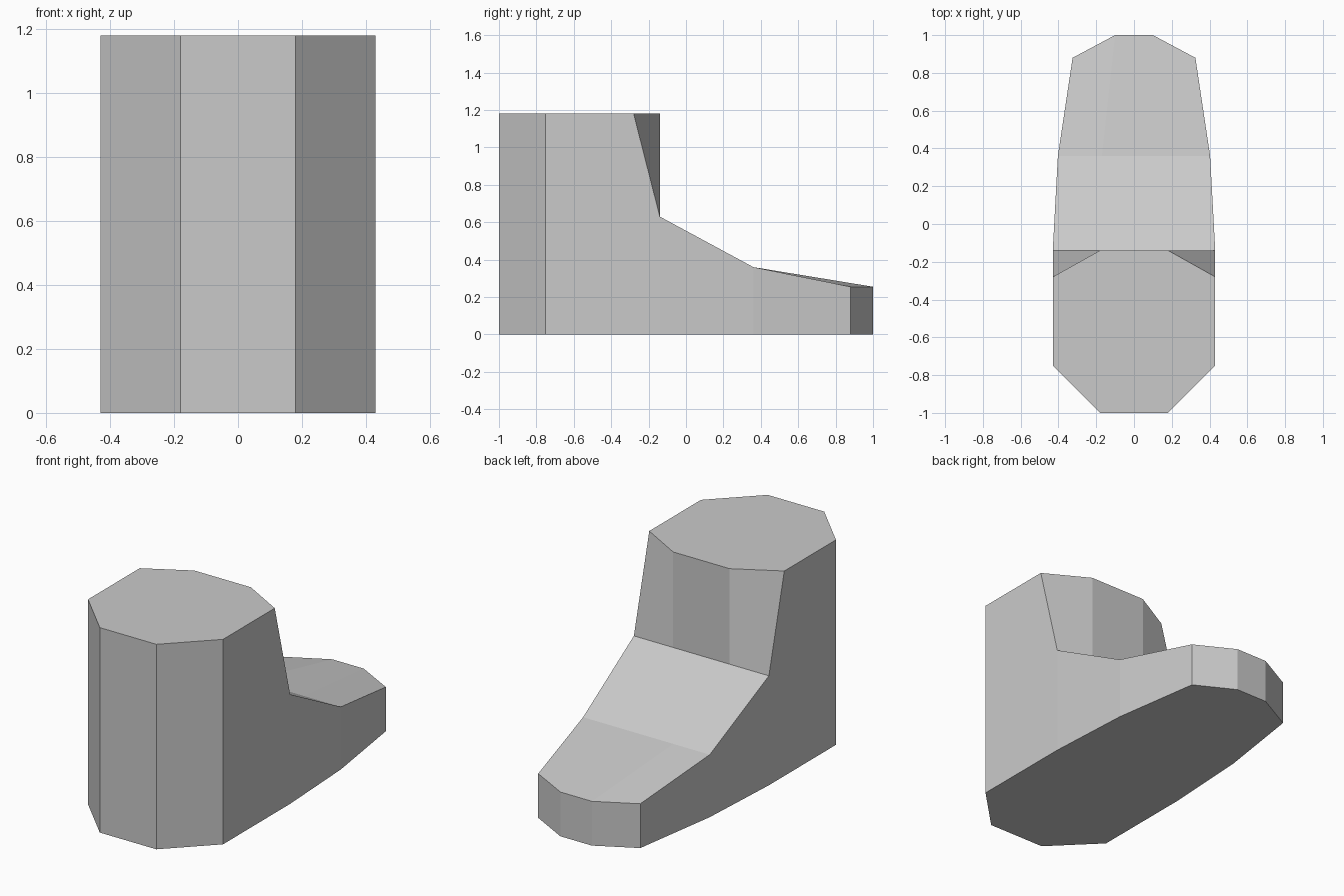
import bpy
import bmesh

cube = bpy.data.objects.get("Cube")
if cube:
    bpy.data.objects.remove(cube, do_unlink=True)

# Plain grey material
grey = bpy.data.materials.new("plain_grey")
grey.use_nodes = True
colour = (0.59, 0.59, 0.59, 1)
grey.diffuse_color = colour
grey.node_tree.nodes["Principled BSDF"].inputs["Base Color"].default_value = colour

# Stations from heel to toe: outer x, outer y, inner x, inner y, top height
HEEL = (0.43, -0.75, 0.18, -1.0, 1.18)
CUFF = (0.43, -0.28, 0.18, -0.14, 1.18)
ANKLE = (0.43, -0.14, 0.18, -0.14, 0.63)
INSTEP = (0.403, 0.36, 0.17, 0.36, 0.36)
TOE = (0.325, 0.88, 0.10, 1.0, 0.255)

bm = bmesh.new()


def row(station, z):
    """Four vertices across the boot, from right to left."""
    xo, yo, xi, yi, _ = station
    return [bm.verts.new((x, y, z))
            for x, y in ((-xo, yo), (-xi, yi), (xi, yi), (xo, yo))]


def bridge(a, b):
    """Three quads between two rows."""
    for i in range(3):
        bm.faces.new((a[i], a[i + 1], b[i + 1], b[i]))


# Upper surface: cuff top, shin, instep and toe cap
upper = [row(s, s[4]) for s in (HEEL, CUFF, ANKLE, INSTEP, TOE)]
for a, b in zip(upper, upper[1:]):
    bridge(a, b)

# Sole outline
heel, ankle, instep, toe = [row(s, 0) for s in (HEEL, ANKLE, INSTEP, TOE)]
bm.faces.new(heel + [ankle[3], instep[3]] + toe[::-1] + [instep[0], ankle[0]])

# Heel and toe walls
bridge(heel, upper[0])
bridge(upper[4], toe)

# Side walls
for k in (0, 3):
    bm.faces.new((heel[k], ankle[k], upper[2][k], upper[1][k], upper[0][k]))
    bm.faces.new((ankle[k], instep[k], upper[3][k], upper[2][k]))
    bm.faces.new((instep[k], toe[k], upper[4][k], upper[3][k]))

bmesh.ops.recalc_face_normals(bm, faces=bm.faces)
mesh = bpy.data.meshes.new("boot")
bm.to_mesh(mesh)
bm.free()
mesh.materials.append(grey)
boot = bpy.data.objects.new("boot", mesh)
bpy.context.collection.objects.link(boot)
